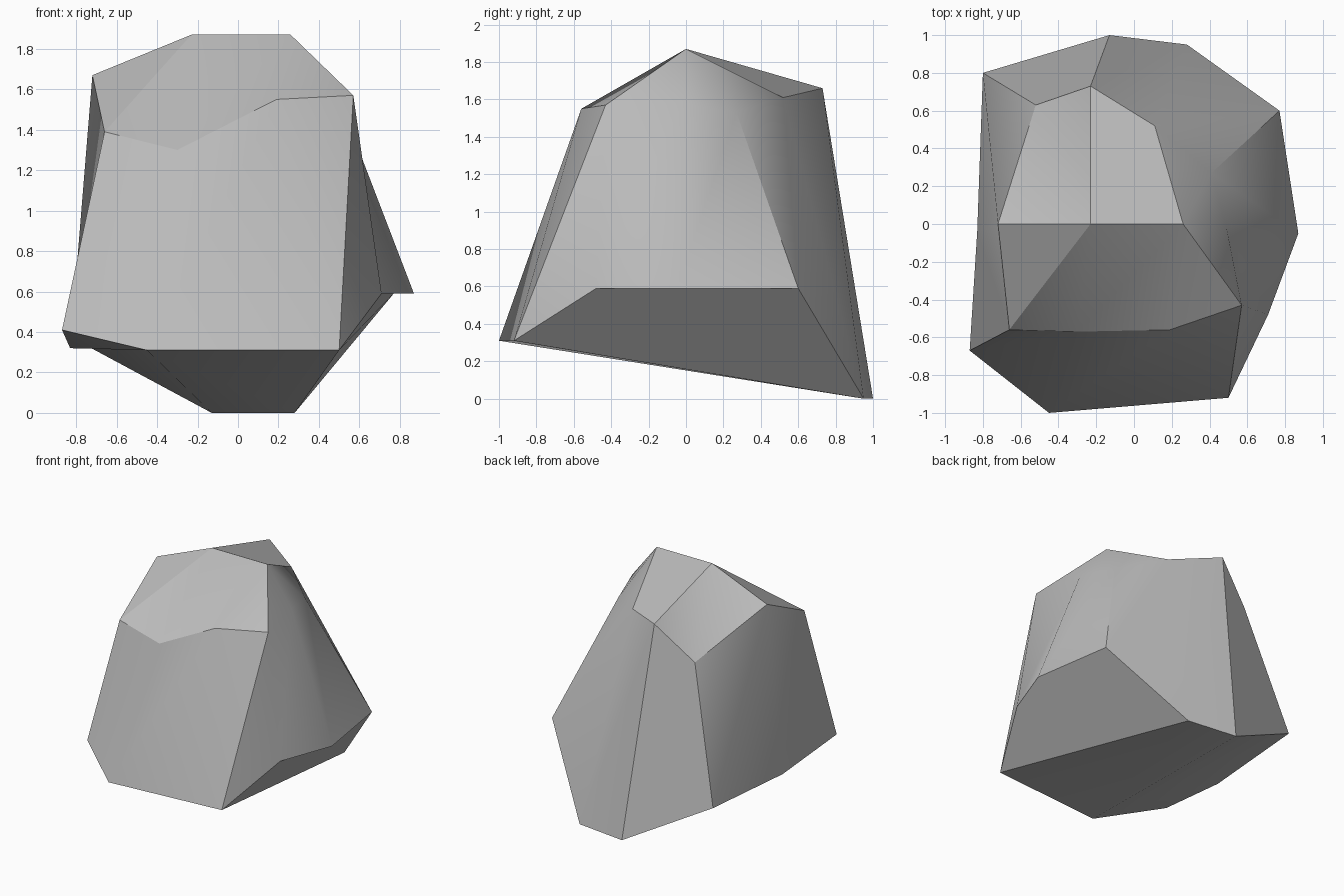
import bpy
import bmesh
from math import radians

# Remove only the default cube
default_cube = bpy.data.objects.get("Cube")
if default_cube:
    bpy.data.objects.remove(default_cube, do_unlink=True)

# Weathered stone colour
stone = bpy.data.materials.new("stone_grey")
stone.use_nodes = True
grey = (0.5, 0.5, 0.5, 1)
stone.diffuse_color = grey
stone.node_tree.nodes["Principled BSDF"].inputs["Base Color"].default_value = grey

# Matching outlines of the shoulder and the base, counterclockwise from front left corner
shoulder = [(-.66, -.56, 1.39), (-.3, -.57, 1.3), (.19, -.56, 1.55), (.57, -.43, 1.57),
            (.49, -.02, 1.58), (.41, .27, 1.53), (.11, .52, 1.61), (-.23, .73, 1.66),
            (-.52, .63, 1.39), (-.72, 0, 1.67)]
base = [(-.87, -.67, .41), (-.45, -1, .31), (.5, -.92, .31), (.71, -.48, .59),
        (.87, -.05, .59), (.77, .6, .59), (.28, .95, 0), (-.13, 1, 0),
        (-.8, .8, .36), (-.83, -.04, .32)]
ridge = [(-.23, 0, 1.87), (.26, 0, 1.87)]

bm = bmesh.new()
upper, lower, crest = [[bm.verts.new(p) for p in ring] for ring in (shoulder, base, ridge)]
count = len(upper)


def add_face(*corners):
    return bm.faces.new(corners)


# Sides: each slab is split along the diagonal that gives the chipped look
for i in range(count):
    j = (i + 1) % count
    a, b, c, d = lower[i], lower[j], upper[j], upper[i]
    if i == 8:
        add_face(a, b, c)
        add_face(a, c, d)
    elif i == 2:
        add_face(a, b, c)
        add_face(a, c, d)
    else:
        add_face(a, b, c, d)

# Crown: fans around both ends of the ridge, joined by two wide slopes
left_end, right_end = crest
for i in (7, 8, 9, 0):
    add_face(upper[i], upper[(i + 1) % count], left_end)
for i in (2, 3, 4, 5):
    add_face(upper[i], upper[i + 1], right_end)
add_face(upper[1], upper[2], right_end, left_end)
add_face(upper[6], upper[7], left_end, right_end)

# Underside: a central slab with a chipped facet on each side
add_face(lower[1], lower[7], lower[6], lower[2])
add_face(*reversed(lower[2:7]))
add_face(lower[1], lower[0], lower[9])
add_face(lower[1], lower[9], lower[8], lower[7])

# Smooth facets with sharp edges where the stone is broken
bmesh.ops.recalc_face_normals(bm, faces=bm.faces)
for face in bm.faces:
    face.smooth = True
for edge in bm.edges:
    edge.smooth = edge.calc_face_angle(0) < radians(30)

mesh = bpy.data.meshes.new("rock_body")
bm.to_mesh(mesh)
bm.free()
mesh.materials.append(stone)
rock = bpy.data.objects.new("rock_body", mesh)
bpy.context.collection.objects.link(rock)
